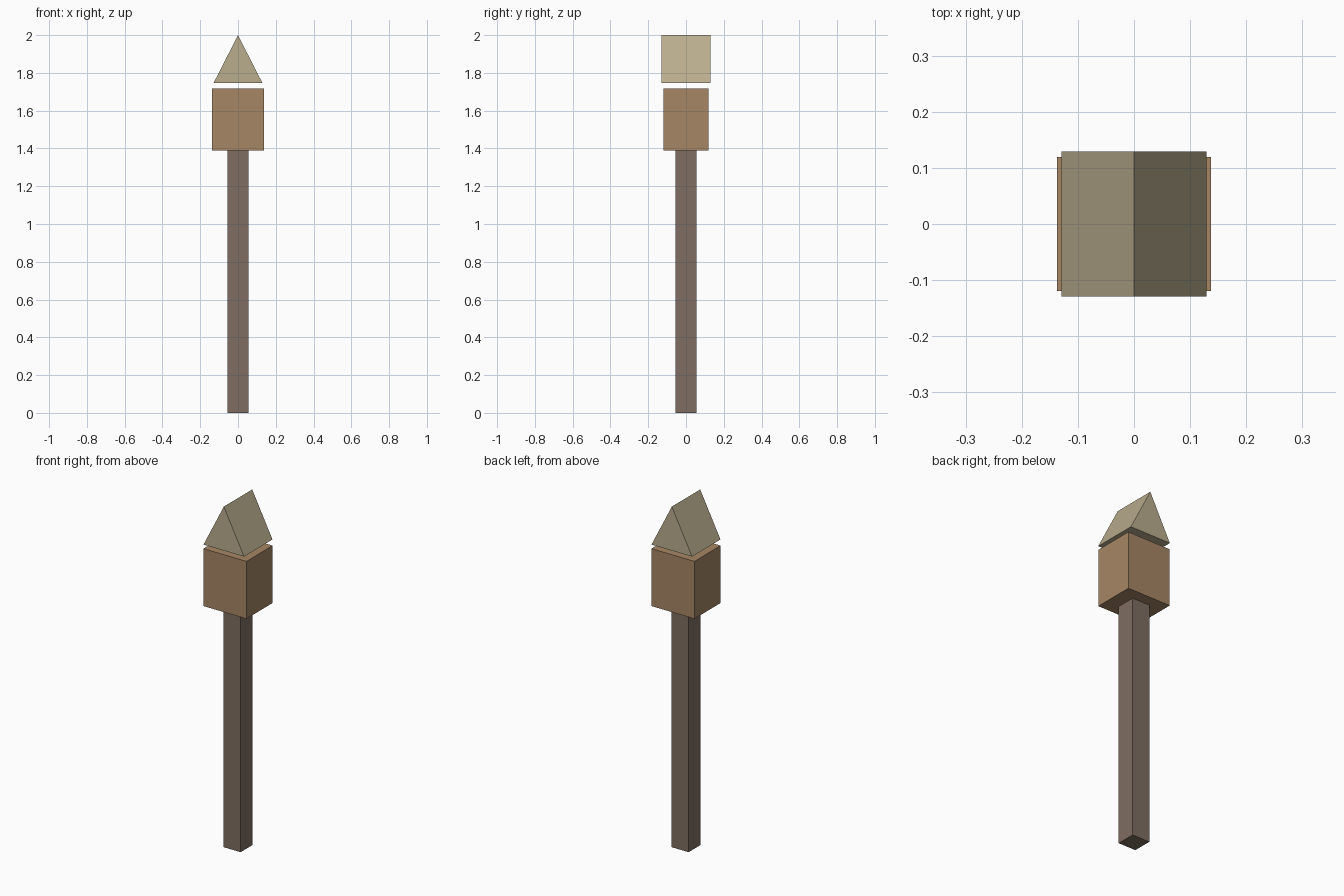
import bpy, bmesh

if "Cube" in bpy.data.objects:
    bpy.data.objects.remove(bpy.data.objects["Cube"])


def material(name, color):
    mat = bpy.data.materials.new(name)
    mat.diffuse_color = (*color, 1)
    mat.use_nodes = True
    mat.node_tree.nodes["Principled BSDF"].inputs["Base Color"].default_value = mat.diffuse_color
    return mat


def prism(name, profile, half_depth, mat):
    """Extrude an XZ profile symmetrically along Y."""
    bm = bmesh.new()
    face = bm.faces.new([bm.verts.new((x, -half_depth, z)) for x, z in profile])
    ext = bmesh.ops.extrude_face_region(bm, geom=[face])
    verts = [v for v in ext["geom"] if isinstance(v, bmesh.types.BMVert)]
    bmesh.ops.translate(bm, verts=verts, vec=(0, 2 * half_depth, 0))
    bmesh.ops.recalc_face_normals(bm, faces=bm.faces)
    mesh = bpy.data.meshes.new(name)
    bm.to_mesh(mesh)
    bm.free()
    mesh.materials.append(mat)
    obj = bpy.data.objects.new(name, mesh)
    bpy.context.collection.objects.link(obj)
    return obj


def rect(half_width, z0, z1):
    return [(-half_width, z0), (half_width, z0), (half_width, z1), (-half_width, z1)]


# Square post
prism("post", rect(0.055, 0, 1.388), 0.055, material("dark_wood", (0.21, 0.155, 0.12)))

# House body on top of the post
prism("house_box", rect(0.137, 1.388, 1.718), 0.119, material("wood", (0.38, 0.24, 0.13)))

# Gabled roof, floating just above the body, ridge along Y
prism("roof", [(-0.129, 1.747), (0.129, 1.747), (0, 2.0)], 0.129,
      material("roof_olive", (0.49, 0.42, 0.27)))
